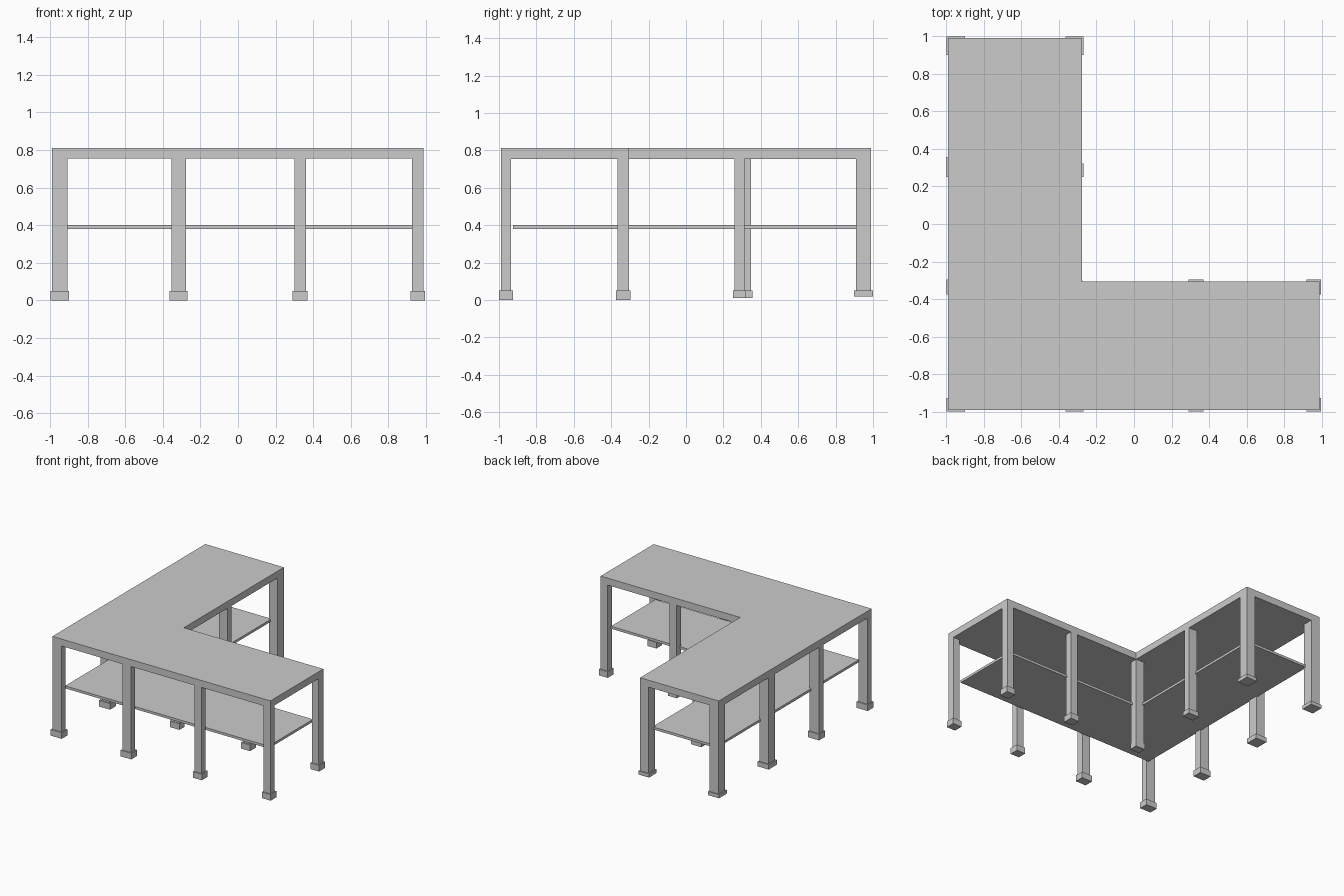
import bpy, bmesh

if "Cube" in bpy.data.objects:
    bpy.data.objects.remove(bpy.data.objects["Cube"])


def finish(name, bm):
    bmesh.ops.recalc_face_normals(bm, faces=bm.faces[:])
    me = bpy.data.meshes.new(name)
    bm.to_mesh(me)
    bm.free()
    ob = bpy.data.objects.new(name, me)
    bpy.context.collection.objects.link(ob)
    return ob


def slab(name, outline, z0, z1):
    """Extrude a flat outline from z0 up to z1."""
    bm = bmesh.new()
    face = bm.faces.new([bm.verts.new((x, y, z0)) for x, y in outline])
    ext = bmesh.ops.extrude_face_region(bm, geom=[face], use_keep_orig=True)
    top = [v for v in ext["geom"] if isinstance(v, bmesh.types.BMVert)]
    bmesh.ops.translate(bm, verts=top, vec=(0, 0, z1 - z0))
    return finish(name, bm)


def l_shape(x0, x1, xi, y0, y1, yi):
    return [(x0, y0), (x1, y0), (x1, yi), (xi, yi), (xi, y1), (x0, y1)]


def rect(xs, ys, grow=0.0):
    (a, b), (c, d) = xs, ys
    return [(a - grow, c - grow), (b + grow, c - grow),
            (b + grow, d + grow), (a - grow, d + grow)]


# L-shaped tabletop and lower shelf
UNDER = 0.755
slab("tabletop", l_shape(-0.99, 0.987, -0.277, -0.99, 0.99, -0.305), UNDER, 0.812)
slab("shelf", l_shape(-0.92, 0.925, -0.34, -0.925, 0.92, -0.35), 0.38, 0.40)

# Leg columns (x ranges) and rows (y ranges)
LEFT, INNER, MID, RIGHT = (-0.99, -0.908), (-0.355, -0.277), (0.30, 0.362), (0.926, 0.987)
FRONT, BEND, BACK = (-0.99, -0.935), (-0.365, -0.305), (0.908, 0.99)

legs = [(x, y, 0.0) for y in (FRONT, BEND) for x in (LEFT, INNER, MID, RIGHT)]
legs += [(LEFT, (0.26, 0.347), 0.01), (INNER, (0.26, 0.312), 0.01)]
legs += [(LEFT, BACK, 0.02), (INNER, BACK, 0.02)]

# Each leg stands on a slightly wider foot block
for i, (xs, ys, floor) in enumerate(legs, 1):
    at_bend = xs == INNER and ys == BEND
    slab(f"leg_{i}", rect(xs, ys), 0.05, UNDER)
    slab(f"foot_{i}", rect(xs, ys, 0.004 if at_bend else 0.009), floor, 0.05)
